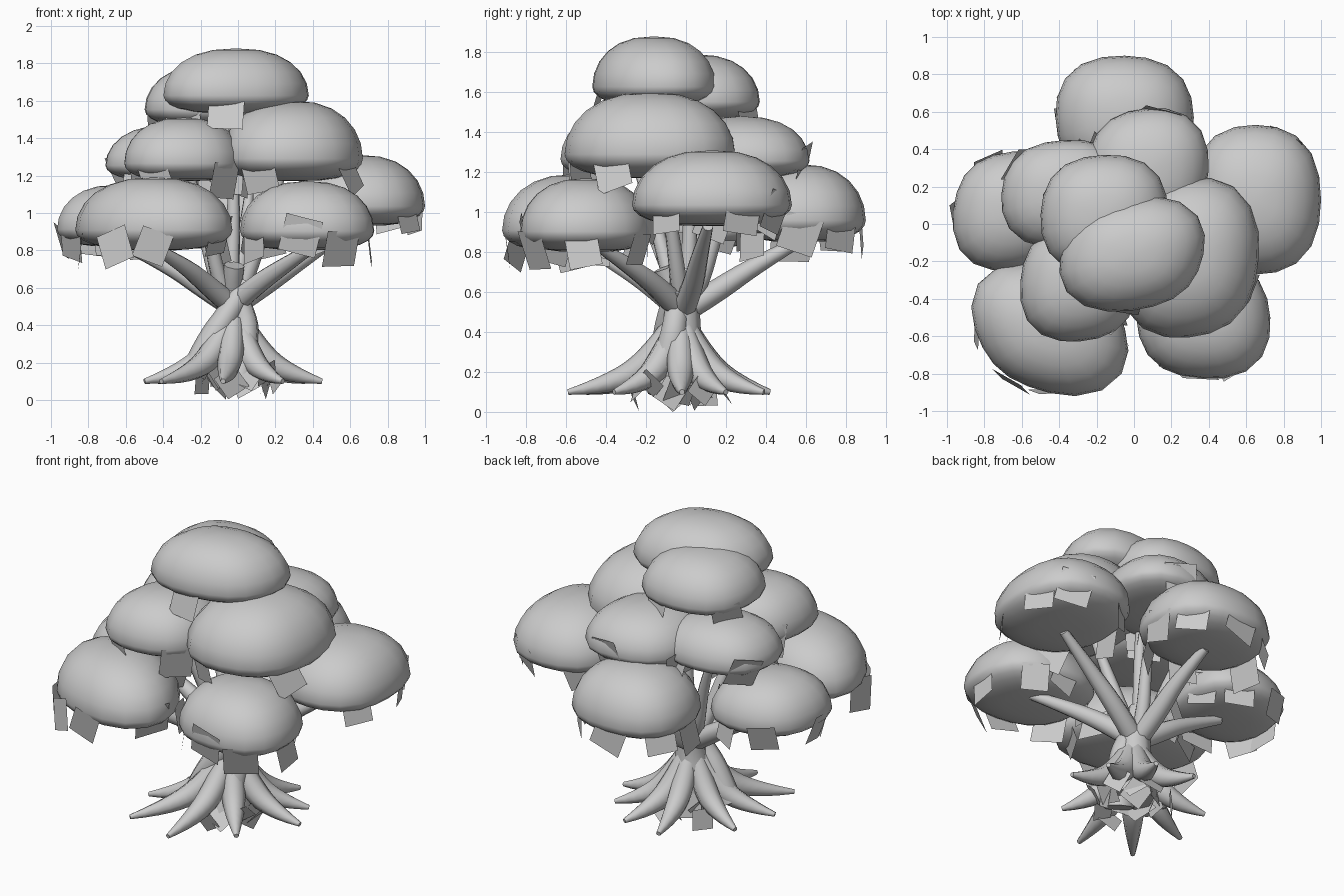
import bpy, bmesh, math, random
from mathutils import Vector, Matrix

if "Cube" in bpy.data.objects:
    bpy.data.objects.remove(bpy.data.objects["Cube"])

random.seed(7)


def make_object(name, bm, angle=None):
    mesh = bpy.data.meshes.new(name)
    bm.to_mesh(mesh)
    bm.free()
    ob = bpy.data.objects.new(name, mesh)
    bpy.context.collection.objects.link(ob)
    if angle:
        bpy.context.view_layer.objects.active = ob
        ob.select_set(True)
        bpy.ops.object.shade_smooth_by_angle(angle=math.radians(angle))
        ob.select_set(False)
    return ob


def tube(name, points):
    """Tapered limb along (x, y, z, radius) points."""
    cu = bpy.data.curves.new(name, 'CURVE')
    cu.dimensions = '3D'
    cu.bevel_depth = 1.0
    cu.bevel_resolution = 2
    cu.use_fill_caps = True
    cu.resolution_u = 4
    sp = cu.splines.new('NURBS')
    sp.points.add(len(points) - 1)
    for p, (x, y, z, r) in zip(sp.points, points):
        p.co = (x, y, z, 1)
        p.radius = r
    sp.order_u = 3
    sp.use_endpoint_u = True
    sp.use_smooth = True
    ob = bpy.data.objects.new(name, cu)
    bpy.context.collection.objects.link(ob)
    bpy.context.view_layer.objects.active = ob
    ob.select_set(True)
    bpy.ops.object.convert(target='MESH')
    bpy.ops.object.shade_smooth_by_angle(angle=math.radians(50))
    ob.select_set(False)


def leaf_clump(name, cx, cy, rx, ry, z0, z1, skew):
    """Mushroom-like dome, flattish underside, footprint stretched along the diagonal."""
    bm = bmesh.new()
    bmesh.ops.create_uvsphere(bm, u_segments=20, v_segments=12, radius=1)
    zm = z0 + 0.28 * (z1 - z0)

    def outline(a):
        s = 1 + skew * math.sin(2 * a) - 0.03 * math.cos(4 * a)
        return s * math.cos(a), s * math.sin(a)

    ring = [outline(math.radians(d)) for d in range(0, 360, 5)]
    kx, ky = max(p[0] for p in ring), max(p[1] for p in ring)
    for v in bm.verts:
        w = max(-1, min(1, v.co.z))
        r = max(0, 1 - w * w) ** (0.42 if w > 0 else 0.34)
        ox, oy = outline(math.atan2(v.co.y, v.co.x))
        h = (z1 - zm) if w > 0 else (zm - z0)
        v.co = (cx + rx * r * ox / kx, cy + ry * r * oy / ky, zm + h * w)
    make_object(name, bm, 60)


def add_card(bm, loc, ang, tilt, roll, w, h):
    """Flat square facing outward along ang."""
    m = (Matrix.Translation(loc) @ Matrix.Rotation(ang + math.pi / 2, 4, 'Z')
         @ Matrix.Rotation(tilt, 4, 'X') @ Matrix.Rotation(roll, 4, 'Y'))
    bm.faces.new([bm.verts.new(m @ Vector((sx * w / 2, 0, sz * h / 2)))
                  for sx, sz in ((-1, -1), (1, -1), (1, 1), (-1, 1))])


# Foliage: centre x, y, radii x, y, bottom, top, number of rim cards, diagonal skew
clumps = [
    (-0.01, -0.16, 0.39, 0.31, 1.53, 1.88, 2, .08),
    (-0.16, 0.05, 0.34, 0.32, 1.46, 1.79, 4, .02),
    (0.29, -0.18, 0.38, 0.43, 1.17, 1.60, 4, .04),
    (-0.29, -0.31, 0.32, 0.32, 1.17, 1.51, 4, .04),
    (-0.37, 0.16, 0.34, 0.29, 1.17, 1.47, 4, .03),
    (0.07, 0.28, 0.33, 0.34, 1.17, 1.48, 4, .04),
    (0.65, 0.13, 0.35, 0.40, 0.93, 1.31, 6, .0),
    (0.37, -0.50, 0.36, 0.33, 0.80, 1.17, 7, -.03),
    (-0.45, -0.56, 0.42, 0.36, 0.80, 1.19, 7, -.13),
    (-0.65, 0.07, 0.32, 0.32, 0.82, 1.15, 7, .05),
    (-0.05, 0.57, 0.37, 0.33, 0.85, 1.24, 7, -.01),
]
cards = bmesh.new()
for i, (cx, cy, rx, ry, z0, z1, n, skew) in enumerate(clumps):
    leaf_clump(f"leaf_clump_{i + 1}", cx, cy, rx, ry, z0, z1, skew)
    start = math.atan2(cy, cx)
    for k in range(n):
        a = start + k * 2 * math.pi / n + random.uniform(-0.25, 0.25)
        loc = (cx + rx * 0.93 * math.cos(a), cy + ry * 0.93 * math.sin(a),
               z0 + random.uniform(0.0, 0.08))
        s = random.uniform(0.16, 0.21)
        add_card(cards, loc, a, random.uniform(-0.35, 0.35),
                 random.uniform(-0.4, 0.4), s, s)
for v in cards.verts:
    v.co.x = max(-1.0, min(1.0, v.co.x))
make_object("leaf_cards", cards)

# Trunk: two intertwined stems and a central core
tube("trunk_core", [(-0.02, -0.03, 0.12, .12), (-0.03, -0.03, 0.28, .12),
                    (-0.02, -0.02, 0.45, .09), (-0.03, -0.02, 0.60, .09),
                    (-0.03, 0.0, 0.72, .05)])
tube("twisted_stem_left", [(-0.24, -0.10, 0.14, .07), (-0.15, -0.10, 0.32, .075),
                           (-0.04, -0.09, 0.48, .06), (0.04, -0.04, 0.62, .06)])
tube("twisted_stem_right", [(0.0, -0.14, 0.10, .09), (0.04, -0.08, 0.30, .075),
                            (0.05, -0.05, 0.46, .06), (-0.06, -0.03, 0.64, .06)])
tube("cut_stub", [(-0.03, -0.02, 0.56, .06), (-0.03, -0.08, 0.64, .05),
                  (-0.02, -0.11, 0.72, .055)])

# Roots: tips around the trunk
tips = [(.36, .20), (.16, .39), (-.10, .42), (-.43, .12), (-.50, -.18),
        (-.41, -.50), (-.08, -.59), (.24, -.36), (.45, -.02)]
for i, (tx, ty) in enumerate(tips):
    c = Vector((-0.02, -0.03))
    d = Vector((tx, ty)) - c
    p = [c + d * t for t in (0.08, 0.26, 0.60, 1.0)]
    tube(f"root_{i + 1}", [(*p[0], 0.42, .055), (*p[1], 0.25, .075),
                           (*p[2], 0.14, .055), (*p[3], 0.10, .014)])

# Branches: end point and base radius
branches = [(-0.60, 0.05, 0.82, .06), (-0.46, -0.50, 0.82, .06),
            (0.42, -0.44, 0.83, .06), (0.62, 0.11, 0.93, .06),
            (-0.05, 0.58, 0.86, .06), (0.24, -0.12, 1.22, .045),
            (-0.26, -0.24, 1.21, .045), (-0.30, 0.15, 1.20, .045),
            (0.07, 0.26, 1.21, .045), (-0.03, 0.04, 1.50, .045)]
for i, (x, y, z, r) in enumerate(branches):
    tube(f"branch_{i + 1}", [(-0.03, -0.02, 0.50, r),
                             (-0.03 + x * 0.25, y * 0.25, 0.60, r),
                             (x * 0.62, y * 0.62, 0.60 + (z - 0.6) * 0.55, r * .75),
                             (x, y, z, r * .45)])

# Ground tufts poking out around the trunk foot
tufts = bmesh.new()
for k in range(16):
    a = k * 2 * math.pi / 16 + random.uniform(-0.15, 0.15)
    r = random.uniform(0.10, 0.25)
    s = random.uniform(0.12, 0.15)
    add_card(tufts, (r * math.cos(a) - 0.01, r * math.sin(a) - 0.03,
                     0.10 + (k % 3) * 0.025), a, random.uniform(-0.8, 0.8),
             random.uniform(-0.7, 0.7), s, s)
low = min(v.co.z for v in tufts.verts)
bmesh.ops.translate(tufts, verts=tufts.verts, vec=(0, 0, -low))
make_object("ground_tufts", tufts)
